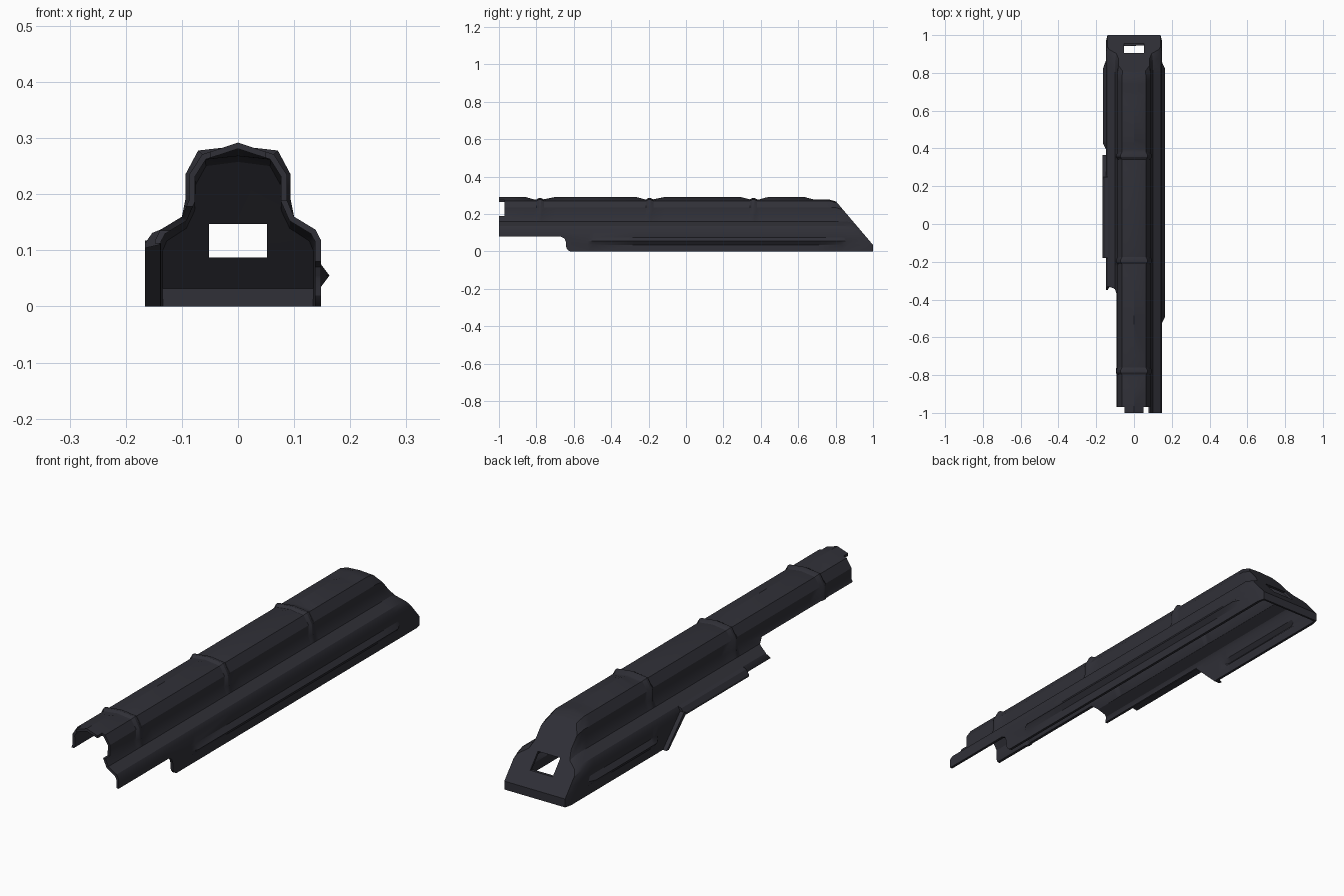
import bpy, bmesh

if "Cube" in bpy.data.objects:
    bpy.data.objects.remove(bpy.data.objects["Cube"])

steel = bpy.data.materials.new("dark blued steel")
steel.diffuse_color = (0.029, 0.029, 0.038, 1)
steel.use_nodes = True
steel.node_tree.nodes["Principled BSDF"].inputs["Base Color"].default_value = steel.diffuse_color


def make_object(name, bm):
    mesh = bpy.data.meshes.new(name)
    bm.to_mesh(mesh)
    bm.free()
    mesh.materials.append(steel)
    ob = bpy.data.objects.new(name, mesh)
    bpy.context.collection.objects.link(ob)
    return ob


def prism(name, outline, x0, x1):
    """Extrude a (y, z) outline along x."""
    bm = bmesh.new()
    face = bm.faces.new([bm.verts.new((x0, y, z)) for y, z in outline])
    side = bmesh.ops.extrude_face_region(bm, geom=[face])["geom"]
    for v in side:
        if isinstance(v, bmesh.types.BMVert):
            v.co.x = x1
    bmesh.ops.recalc_face_normals(bm, faces=bm.faces)
    return make_object(name, bm)


def rect(y0, y1, z0, z1):
    return [(y0, z0), (y1, z0), (y1, z1), (y0, z1)]


# Half cross-section of the cover, mirrored to the other side
half = [(.148, 0), (.148, .035), (.148, .055), (.148, .075), (.148, .118),
        (.138, .137), (.1, .16), (.087, .19), (.087, .235), (.064, .271), (0, .279)]
profile = half + [(-x, z) for x, z in reversed(half[:-1])]
n = len(profile)
CREST = len(half) - 1
RIDGES = {2: (-.5, .84), n - 3: (.42, .84)}      # pressed side ridges: y range


def slope_y(z):
    return 1 - max(0, z - .035) / 1.175


# Lengthwise stations: (y, rib, raised crest)
stations = [(-1, 0, 1), (-.97, 0, 1), (-.86, 0, 1), (-.815, 0, 0)]
for rib, next_end in ((-.78, -.27), (-.195, .29), (.36, .63)):
    stations += [(rib - .018, 0, 0), (rib - .006, 1, 0), (rib + .006, 1, 0),
                 (rib + .02, 0, 0), (rib + .085, 0, 1), (next_end, 0, 1),
                 (next_end + .05, 0, 0)]
stations += [(-.525, 0, 1), (-.495, 0, 1), (.395, 0, 0), (.425, 0, .7)]
stations.sort()

bm = bmesh.new()
rings = []


def add_ring(y_of, rib=0, crest=0, ridge=True):
    ring = []
    for j, (x, z) in enumerate(profile):
        y = y_of(z)
        side = 1 if x > 0 else -1
        if rib and z > .17:
            z += .007 if abs(x) < .07 else 0
            x += .007 * side if j != CREST else 0
        if j == CREST:
            z += .013 * crest
        if ridge and j in RIDGES and RIDGES[j][0] < y < RIDGES[j][1]:
            x += .015 * side
        ring.append(bm.verts.new((x, y, z)))
    rings.append(ring)


for y, rib, crest in stations:
    add_ring(lambda z: y, rib, crest)
for t in (0, .5, .62, 1):
    add_ring(lambda z: .7 + (slope_y(z) - .73) * t)
# Chamfered rim of the sloping rear wall
rim = []
for x, z in profile:
    z2 = z - .012 if z > .1 else z
    rim.append(bm.verts.new((x * .95, slope_y(z2), z2)))
rings.append(rim)

for a, b in zip(rings, rings[1:]):
    for j in range(n - 1):
        bm.faces.new((a[j], b[j], b[j + 1], a[j + 1]))
bm.faces.new(rim[1:n - 1][::-1])
bm.faces.new((rim[n - 1], rim[n - 2], rim[1], rim[0]))
cover = make_object("cover_shell", bm)

bpy.context.view_layer.objects.active = cover
cover.select_set(True)
solid = cover.modifiers.new("thickness", "SOLIDIFY")
solid.thickness = .011
solid.offset = -1
bpy.ops.object.modifier_apply(modifier="thickness")

# Openings: rear window, side port, narrow front, raised lower edge, front notches
cutters = [
    prism("rear_window_cut", rect(.8, 1.1, .087, .147), -.052, .052),
    prism("port_cut", [(-.5, -.1), (-.5, .112), (.24, .112), (.36, 0), (.36, -.1)],
          -.25, -.11),
    prism("left_front_cut", [(-1.1, -.1), (-1.1, .178), (-.37, .178), (-.34, .155),
                             (-.33, .135), (-.35, .11), (-.35, -.1)], -.25, -.03),
    prism("right_front_cut", [(-1.1, -.1), (-1.1, .08), (-.67, .08), (-.65, .07),
                              (-.642, .05), (-.64, .02), (-.63, .006), (-.61, -.005),
                              (-.61, -.1)], .05, .25),
    prism("right_notch_cut", rect(-1.1, -.97, .19, .35), .05, .2),
    prism("left_notch_cut", rect(-1.1, -.97, .15, .35), -.2, -.05),
]
for cutter in cutters:
    cutter.hide_render = True
    mod = cover.modifiers.new("opening", "BOOLEAN")
    mod.operation = "DIFFERENCE"
    mod.solver = "EXACT"
    mod.object = cutter
    bpy.ops.object.modifier_apply(modifier="opening")
    bpy.data.objects.remove(cutter)
bpy.ops.object.shade_smooth_by_angle(angle=.5)

# Flared lip above the side port
bm = bmesh.new()
ends = []
for y in (-.18, .25):
    ends.append([bm.verts.new((x, y, z)) for x, z in
                 ((-.138, .137), (-.153, .131), (-.166, .112), (-.166, .104), (-.14, .11))])
for j in range(5):
    k = (j + 1) % 5
    bm.faces.new((ends[0][j], ends[0][k], ends[1][k], ends[1][j]))
for e in ends:
    bm.faces.new(e)
bmesh.ops.recalc_face_normals(bm, faces=bm.faces)
make_object("port_upper_lip", bm)

# Slanted flange at the rear of the port
prism("port_rear_flange", [(.35, 0), (.365, 0), (.25, .118), (.232, .112)], -.166, -.138)
